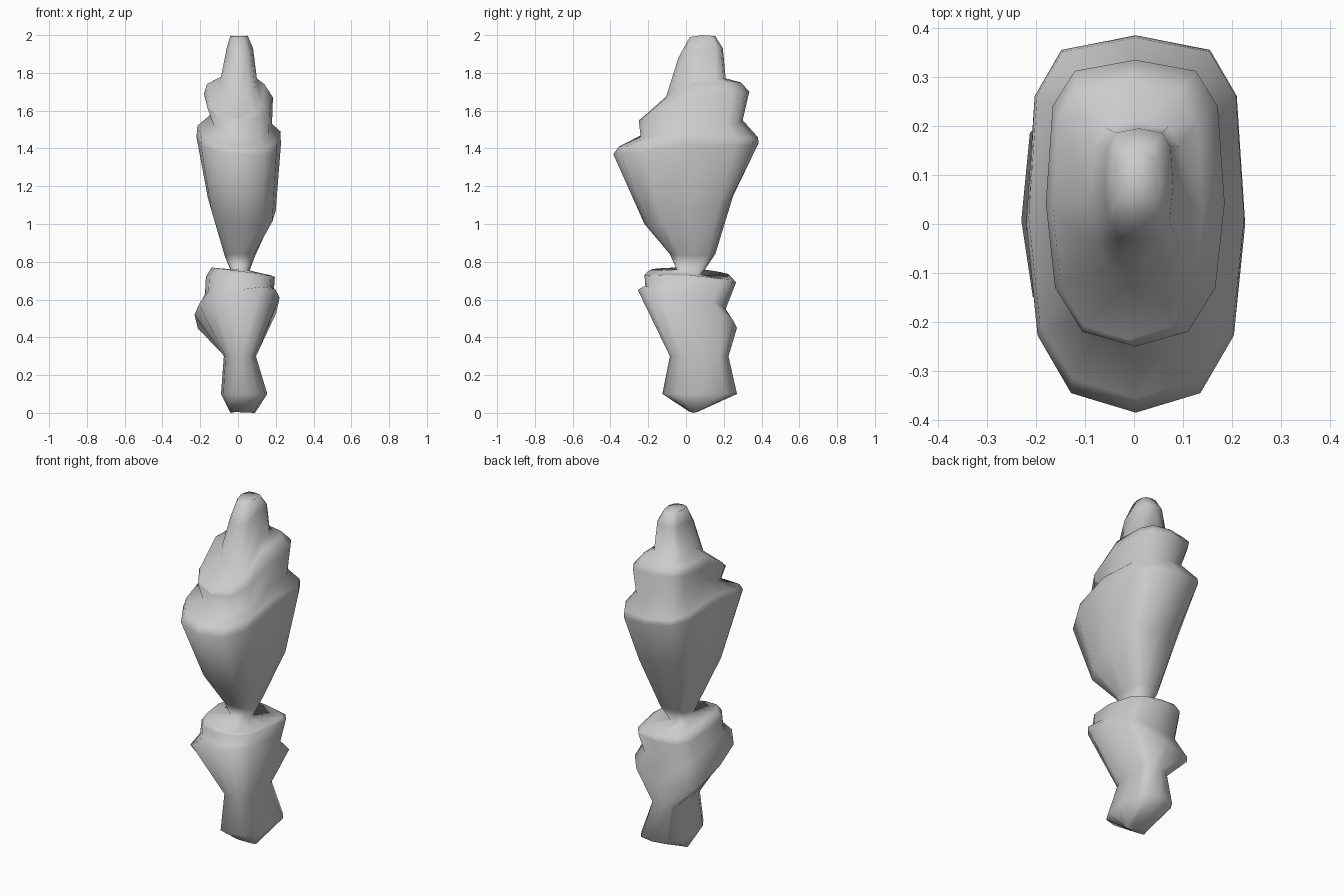
import bpy, bmesh
from math import sin, cos, pi, copysign

SIDES = 12
FRONT_POWER, BACK_POWER = 0.76, 0.56   # rounder front, squarer back

# Each tilted oval: left, right, front, back extents, then the height at each of those
RINGS = [
    # foot
    (-.04, .09, .02, .06, 0, 0, .005, .005),
    (-.09, .155, -.125, .27, .10, .10, .10, .10),
    (-.075, .095, -.085, .225, .30, .30, .30, .30),
    # lower collar
    (-.23, .22, -.255, .27, .52, .61, .65, .45),
    (-.175, .19, -.215, .21, .63, .65, .67, .55),
    (-.17, .195, -.22, .265, .72, .72, .73, .69),
    (-.14, .17, -.20, .24, .77, .73, .75, .72),
    # neck
    (-.035, .06, -.05, .08, .75, .75, .76, .73),
    (-.07, .09, -.085, .155, .83, .83, .84, .84),
    # flared cup
    (-.16, .20, -.22, .25, 1.14, 1.07, 1.0, 1.15),
    (-.22, .227, -.385, .385, 1.46, 1.42, 1.37, 1.43),
    (-.215, .225, -.355, .38, 1.52, 1.49, 1.41, 1.46),
    # shoulder
    (-.145, .18, -.24, .30, 1.58, 1.53, 1.46, 1.55),
    (-.18, .185, -.25, .335, 1.69, 1.67, 1.55, 1.70),
    (-.165, .14, -.235, .29, 1.74, 1.74, 1.56, 1.75),
    # tip
    (-.09, .10, -.105, .21, 1.78, 1.77, 1.675, 1.77),
    (-.06, .08, -.04, .195, 1.93, 1.93, 1.88, 1.93),
    (-.04, .05, .02, .155, 2, 2, 1.99, 1.995),
]


def oval(bm, ring):
    xl, xr, yf, yb, zl, zr, zf, zb = ring
    verts = []
    for i in range(SIDES):
        a = 2 * pi * i / SIDES
        power = BACK_POWER if i < SIDES / 2 else FRONT_POWER
        u = copysign(abs(cos(a)) ** power, cos(a))
        v = copysign(abs(sin(a)) ** power, sin(a))
        x = (xl + xr) / 2 + (xr - xl) / 2 * u
        y = (yf + yb) / 2 + (yb - yf) / 2 * v
        # flat tilt towards the front, another towards the back
        mid = (zl + zr) / 2
        z = mid + (zr - zl) / 2 * u + ((zb if v > 0 else zf) - mid) * abs(v)
        verts.append(bm.verts.new((x, y, z)))
    return verts


# Carved column: skin the ovals, then close both ends
bm = bmesh.new()
loops = [oval(bm, r) for r in RINGS]
for low, high in zip(loops, loops[1:]):
    for i in range(SIDES):
        j = (i + 1) % SIDES
        bm.faces.new((low[i], low[j], high[j], high[i]))
bm.faces.new(loops[0][::-1])
bm.faces.new(loops[-1])
bmesh.ops.recalc_face_normals(bm, faces=bm.faces[:])
for f in bm.faces:
    f.smooth = True

mesh = bpy.data.meshes.new("carved_column")
bm.to_mesh(mesh)
bm.free()
column = bpy.data.objects.new("carved_column", mesh)
bpy.context.collection.objects.link(column)
